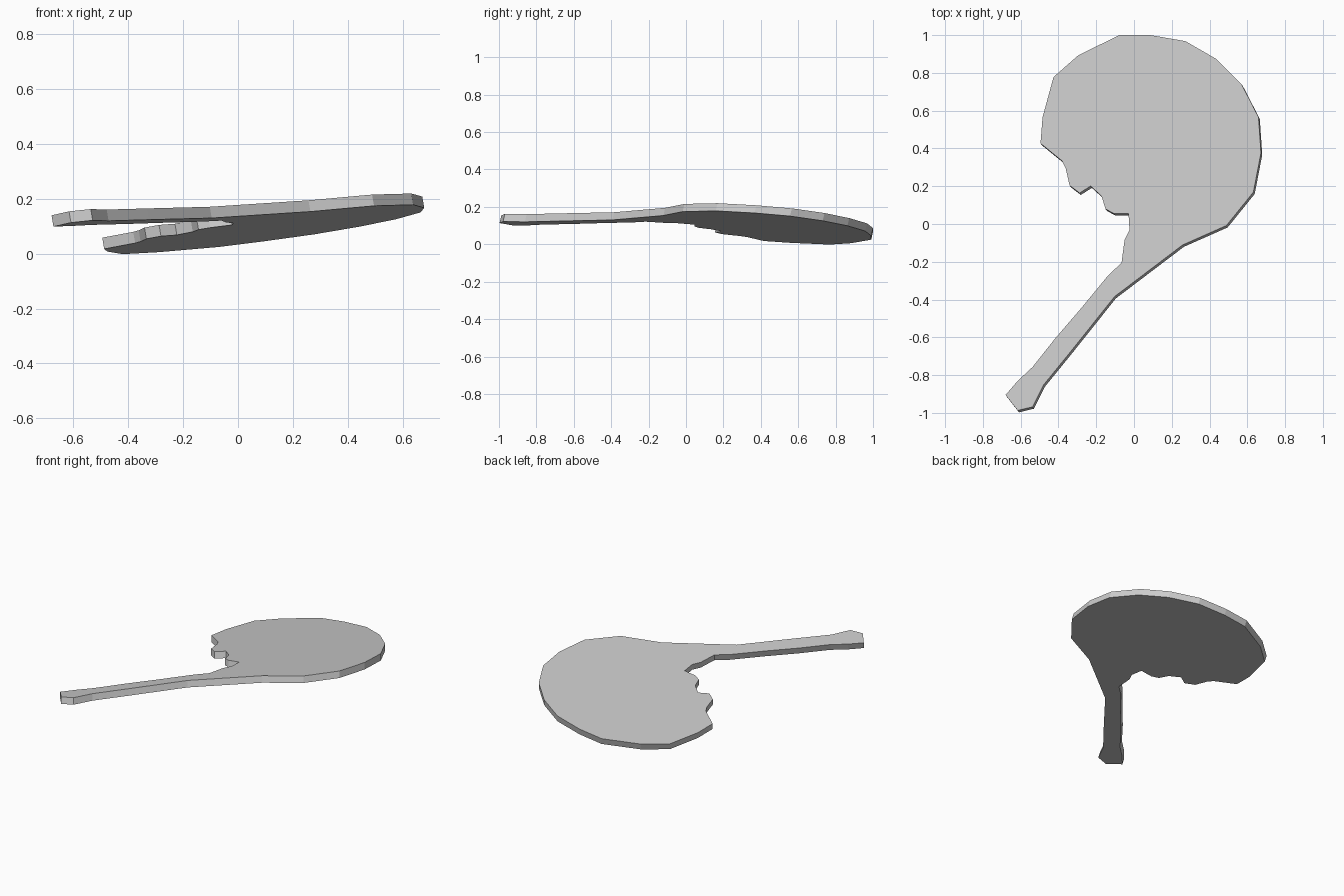
import bpy, bmesh
from mathutils import Vector

if "Cube" in bpy.data.objects:
    bpy.data.objects.remove(bpy.data.objects["Cube"])

# Outline seen from above: round blade, handle, then the ragged bitten edge
blade = [(-.495, .427), (-.484, .566), (-.426, .778), (-.294, .894), (-.077, 1), (.087, 1),
         (.272, .968), (.437, .873), (.569, .741), (.659, .566), (.672, .376),
         (.632, .169), (.489, -.008), (.257, -.111)]
handle = [(-.103, -.384), (-.331, -.67), (-.479, -.852), (-.537, -.968), (-.616, -.987),
          (-.68, -.905), (-.616, -.831), (-.537, -.757), (-.415, -.603), (-.278, -.444),
          (-.135, -.27), (-.066, -.206)]
bite = [(-.05, -.085), (-.024, -.032), (-.029, .056), (-.108, .056), (-.151, .08),
        (-.172, .148), (-.230, .201), (-.288, .164), (-.341, .204), (-.362, .296),
        (-.382, .335)]


def top_z(x, y):
    """Height of the tilted upper face."""
    return .154 + .125 * x - .0786 * y


# Tilted flat slab, extruded downwards
bm = bmesh.new()
face = bm.faces.new([bm.verts.new((x, y, top_z(x, y))) for x, y in blade + handle + bite])
bottom = bmesh.ops.extrude_face_region(bm, geom=[face], use_keep_orig=True)
moved = [v for v in bottom["geom"] if isinstance(v, bmesh.types.BMVert)]
bmesh.ops.translate(bm, verts=moved, vec=Vector((.007, -.010, -.041)))
bmesh.ops.recalc_face_normals(bm, faces=bm.faces[:])

mesh = bpy.data.meshes.new("bitten_paddle")
bm.to_mesh(mesh)
bm.free()
paddle = bpy.data.objects.new("bitten_paddle", mesh)
bpy.context.collection.objects.link(paddle)
